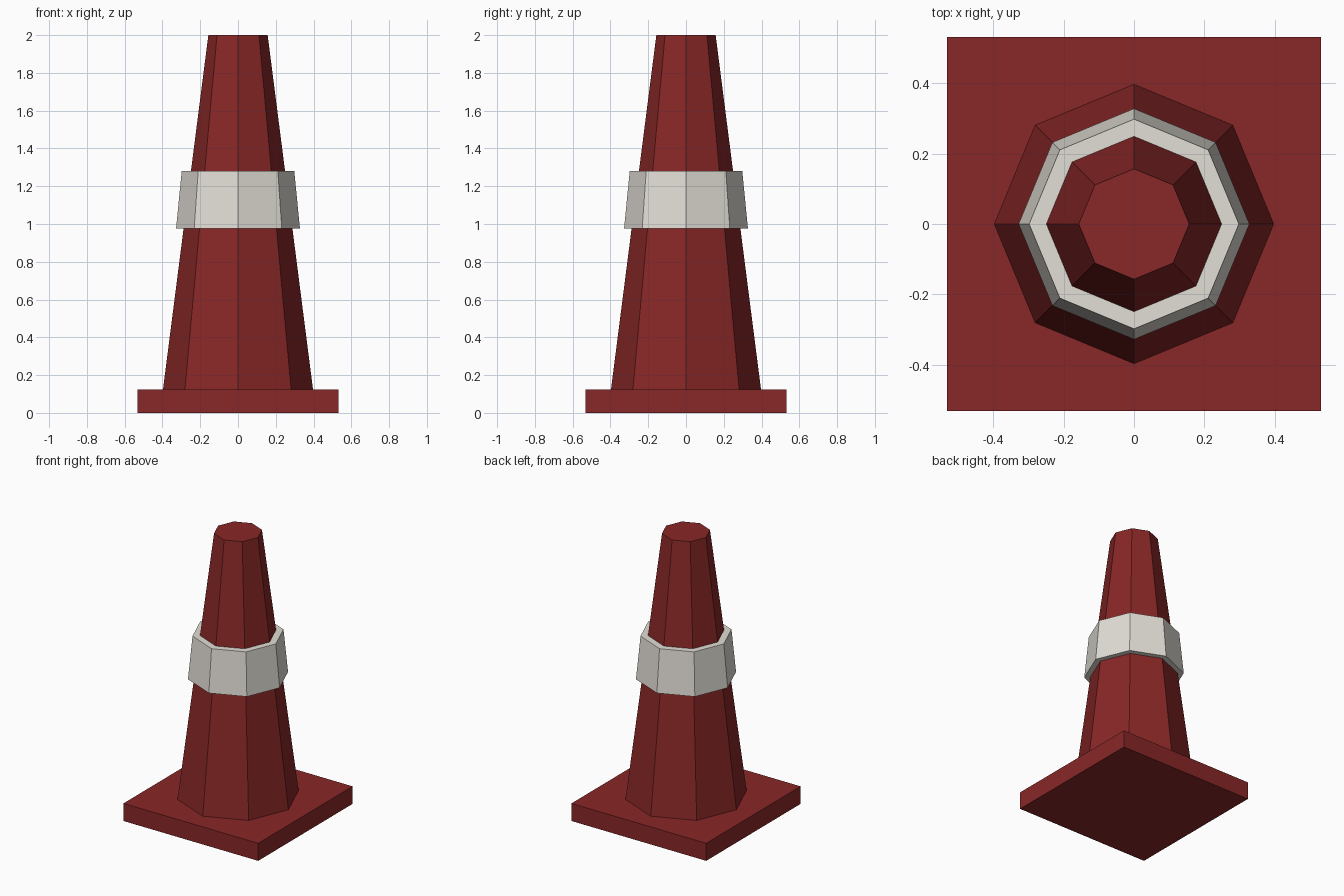
import bpy
from math import pi

if "Cube" in bpy.data.objects:
    bpy.data.objects.remove(bpy.data.objects["Cube"])


def material(name, rgb):
    m = bpy.data.materials.new(name)
    m.diffuse_color = (*rgb, 1)
    m.use_nodes = True
    m.node_tree.nodes["Principled BSDF"].inputs["Base Color"].default_value = m.diffuse_color
    return m


red = material("red_plastic", (0.25, 0.02, 0.02))
white = material("reflective_white", (0.76, 0.73, 0.67))


def frustum(name, sides, r_bottom, r_top, z0, z1, mat, turn=0):
    """Flat-faced tapered prism standing between heights z0 and z1."""
    bpy.ops.mesh.primitive_cone_add(
        vertices=sides, radius1=r_bottom, radius2=r_top, depth=z1 - z0,
        location=(0, 0, (z0 + z1) / 2), rotation=(0, 0, turn))
    ob = bpy.context.object
    ob.name = name
    ob.data.materials.append(mat)
    return ob


# Square foot plate
half = 0.531
frustum("base_plate", 4, half * 2 ** 0.5, half * 2 ** 0.5, 0, 0.125, red, pi / 4)

# Eight-sided tapered body
frustum("cone_body", 8, 0.397, 0.157, 0.125, 2.0, red)

# Raised reflective collar following the taper
frustum("reflective_band", 8, 0.328, 0.298, 0.975, 1.28, white)
